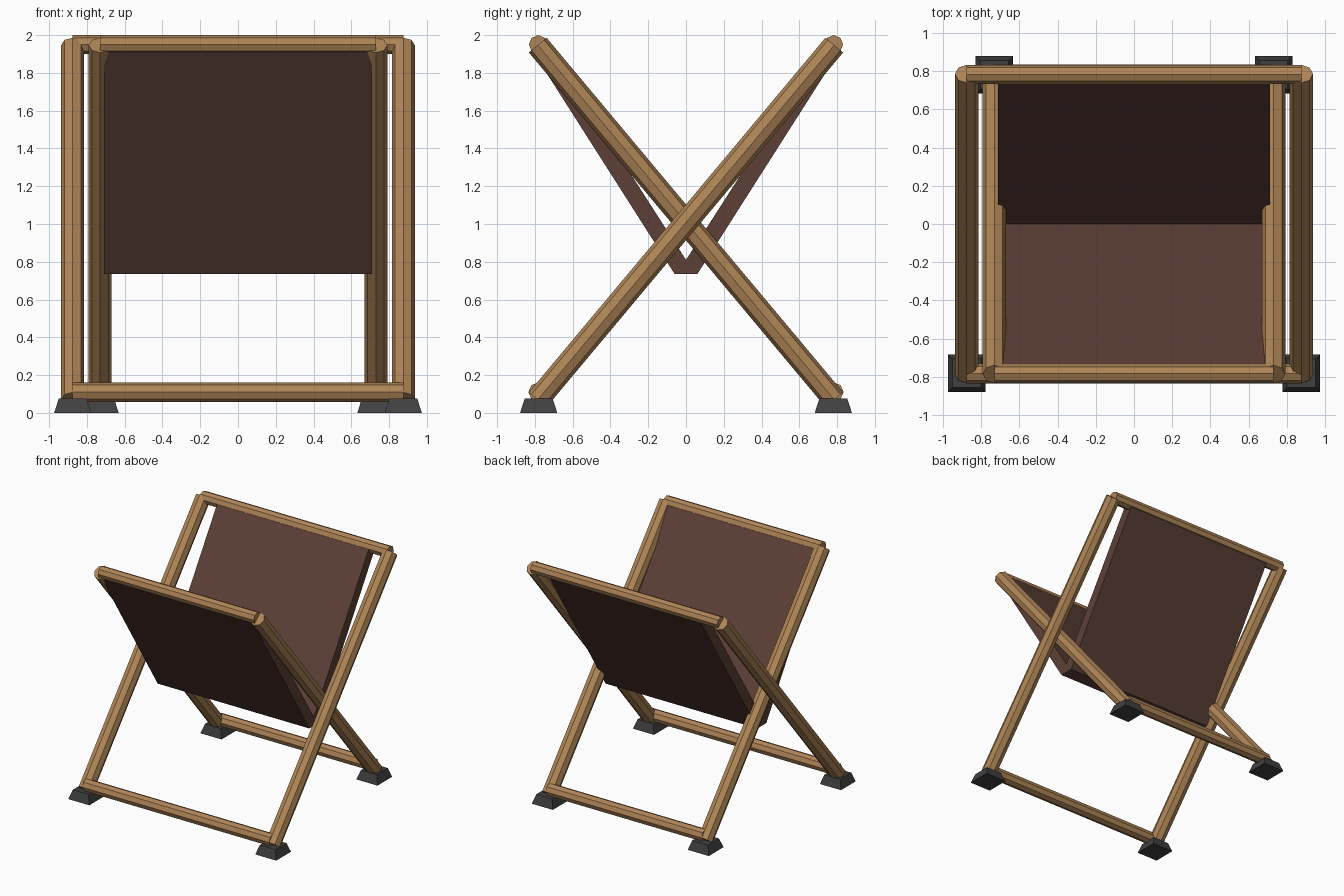
import bpy
import bmesh
from mathutils import Vector

cube = bpy.data.objects.get("Cube")
if cube:
    bpy.data.objects.remove(cube, do_unlink=True)


def material(name, rgb):
    mat = bpy.data.materials.new(name)
    mat.use_nodes = True
    mat.diffuse_color = (*rgb, 1)
    mat.node_tree.nodes["Principled BSDF"].inputs["Base Color"].default_value = (*rgb, 1)
    return mat


wood = material("light wood", (0.43, 0.235, 0.095))
cloth = material("brown canvas", (0.109, 0.051, 0.038))
rubber = material("dark rubber", (0.052, 0.052, 0.054))


def pole(name, start, end, radius):
    """Eight-sided wooden pole between two points."""
    a, b = Vector(start), Vector(end)
    bpy.ops.mesh.primitive_cylinder_add(vertices=8, radius=radius, depth=(b - a).length,
                                        location=(a + b) / 2)
    obj = bpy.context.object
    obj.name = name
    obj.rotation_euler = (b - a).to_track_quat("Z", "Y").to_euler()
    obj.data.materials.append(wood)


def foot(name, x, y):
    """Tapered square foot block."""
    bpy.ops.mesh.primitive_cube_add(size=1, location=(x, y, 0.038))
    obj = bpy.context.object
    obj.name = name
    obj.scale = (0.197, 0.197, 0.076)
    for v in obj.data.vertices:
        if v.co.z > 0:
            v.co.x *= 0.75
            v.co.y *= 0.75
    obj.data.materials.append(rubber)


# Two crossing frames: the wide one leans back, the narrow one leans forward
for frame, half, lean in (("outer", 0.875, 1), ("inner", 0.73, -1)):
    for side, s in (("left", 1), ("right", -1)):
        x = s * half
        pole(f"{frame}_leg_{side}", (x, -0.785 * lean, 0.07), (x, 0.785 * lean, 1.947), 0.061)
        foot(f"{frame}_foot_{side}", x, -0.78 * lean)
    pole(f"{frame}_top_rail", (-half, 0.782 * lean, 1.95), (half, 0.782 * lean, 1.95), 0.05)
    pole(f"{frame}_bottom_rail", (-half, -0.782 * lean, 0.11), (half, -0.782 * lean, 0.11), 0.052)

# Thick canvas sling, a V-shaped profile extruded across the inner frame
half_profile = [(0.06, 0.735), (0.825, 1.935), (0.74, 1.96)]
profile = half_profile + [(0, 0.81)] + [(-y, z) for y, z in reversed(half_profile)]
bm = bmesh.new()
face = bm.faces.new([bm.verts.new((-0.71, y, z)) for y, z in profile])
side = bmesh.ops.extrude_face_region(bm, geom=[face])
bmesh.ops.translate(bm, vec=(1.42, 0, 0),
                    verts=[g for g in side["geom"] if isinstance(g, bmesh.types.BMVert)])
bmesh.ops.recalc_face_normals(bm, faces=bm.faces)
mesh = bpy.data.meshes.new("sling_seat")
bm.to_mesh(mesh)
bm.free()
mesh.materials.append(cloth)
bpy.context.collection.objects.link(bpy.data.objects.new("sling_seat", mesh))
